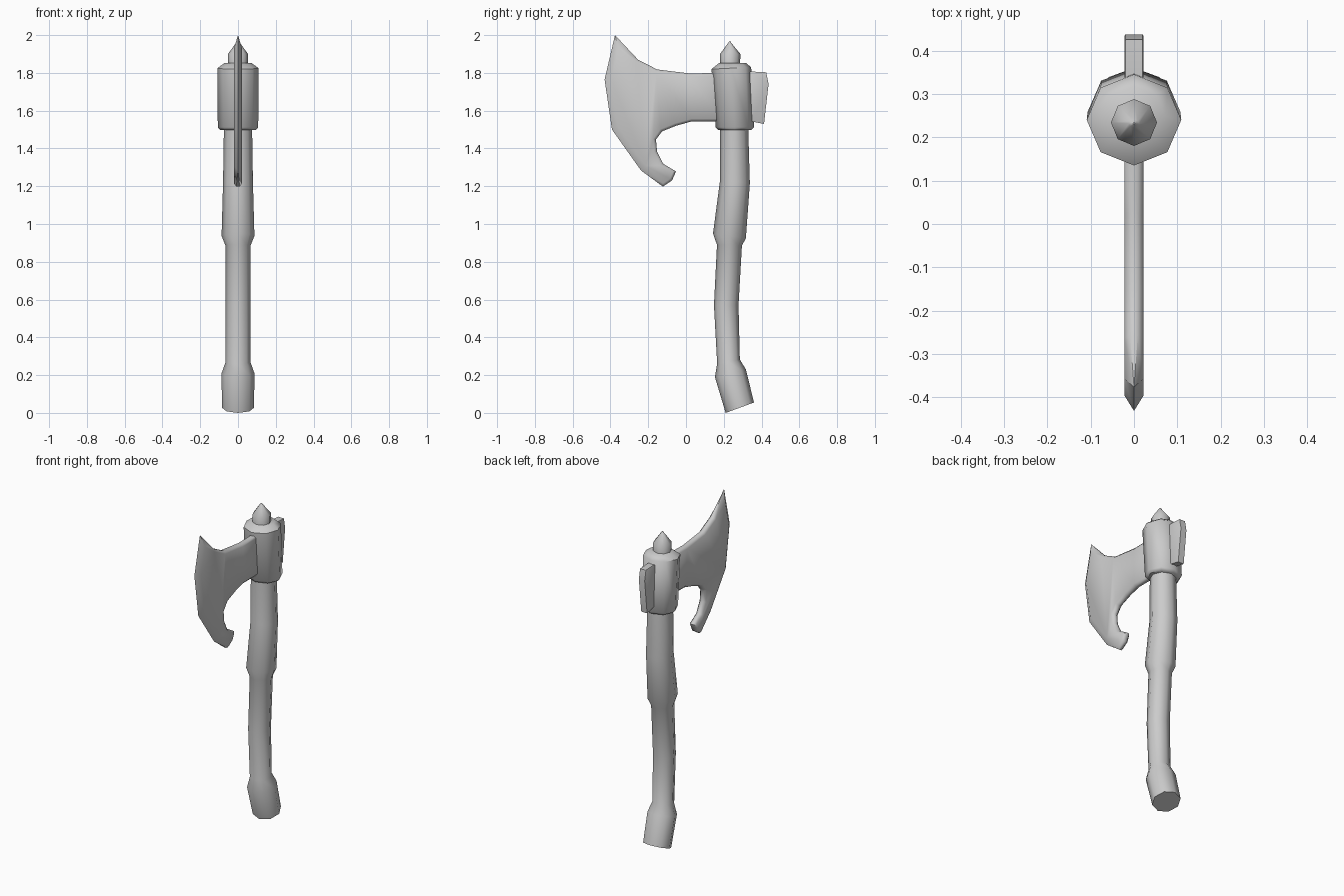
import bpy, bmesh, math
from mathutils import Vector

if "Cube" in bpy.data.objects:
    bpy.data.objects.remove(bpy.data.objects["Cube"])

SIDES = 8


def finish(name, bm, angle):
    bmesh.ops.remove_doubles(bm, verts=bm.verts, dist=0.0005)
    bmesh.ops.recalc_face_normals(bm, faces=bm.faces)
    mesh = bpy.data.meshes.new(name)
    bm.to_mesh(mesh)
    bm.free()
    obj = bpy.data.objects.new(name, mesh)
    bpy.context.collection.objects.link(obj)
    bpy.ops.object.select_all(action='DESELECT')
    obj.select_set(True)
    bpy.context.view_layer.objects.active = obj
    bpy.ops.object.shade_smooth_by_angle(angle=math.radians(angle))
    return obj


def loft(name, rings, angle=50):
    """Eight-sided tube; each ring = (y_front, z_front, y_back, z_back, half width in x)."""
    bm = bmesh.new()
    loops = []
    for y0, z0, y1, z1, w in rings:
        loop = []
        for i in range(SIDES):
            a = 2 * math.pi * i / SIDES
            t = 0.5 + 0.5 * math.cos(a)
            loop.append(bm.verts.new((w * math.sin(a), y0 + (y1 - y0) * t, z0 + (z1 - z0) * t)))
        loops.append(loop)
    for lo, hi in zip(loops, loops[1:]):
        for i in range(SIDES):
            j = (i + 1) % SIDES
            bm.faces.new((lo[i], lo[j], hi[j], hi[i]))
    bm.faces.new(loops[0][::-1])
    bm.faces.new(loops[-1])
    return finish(name, bm, angle)


def plate(name, outline, half, angle):
    """Flat plate in the yz plane; each point = (y, z, bevel inset, rim half thickness)."""
    pts = [Vector((p[0], p[1])) for p in outline]
    n = len(pts)
    area = sum(pts[i - 1].cross(pts[i]) for i in range(n))
    turn = 1 if area > 0 else -1
    bm = bmesh.new()
    rows = [[], [], [], []]
    for i, (y, z, inset, rim) in enumerate(outline):
        d0 = (pts[i] - pts[i - 1]).normalized()
        d1 = (pts[(i + 1) % n] - pts[i]).normalized()
        n0, n1 = (Vector((-d.y, d.x)) * turn for d in (d0, d1))
        miter = (n0 + n1) / max(1 + n0.dot(n1), 0.4)
        q = pts[i] + miter * inset
        for row, co in zip(rows, ((half, q.x, q.y), (rim, y, z), (-rim, y, z), (-half, q.x, q.y))):
            row.append(bm.verts.new(co))
    for a, b in zip(rows, rows[1:]):
        for i in range(n):
            j = (i + 1) % n
            bm.faces.new((a[i], a[j], b[j], b[i]))
    bm.faces.new(rows[0])
    bm.faces.new(rows[-1][::-1])
    return finish(name, bm, angle)


# Curved handle with a tilted, swollen butt
loft("handle", [
    (0.21, 0.0, 0.36, 0.055, 0.085),
    (0.153, 0.19, 0.317, 0.23, 0.087),
    (0.165, 0.26, 0.285, 0.283, 0.065),
    (0.148, 0.57, 0.278, 0.57, 0.066),
    (0.164, 0.89, 0.296, 0.885, 0.067),
    (0.143, 0.95, 0.317, 0.925, 0.087),
    (0.18, 1.23, 0.338, 1.215, 0.079),
    (0.18, 1.55, 0.328, 1.55, 0.074),
])

# Collar around the axe eye
loft("collar", [
    (0.172, 1.497, 0.345, 1.497, 0.095),
    (0.157, 1.512, 0.36, 1.512, 0.107),
    (0.135, 1.82, 0.345, 1.83, 0.109),
    (0.175, 1.852, 0.318, 1.852, 0.072),
])

# Pointed cap on top
loft("top_spike", [
    (0.182, 1.83, 0.286, 1.83, 0.053),
    (0.18, 1.9, 0.288, 1.9, 0.053),
    (0.222, 1.957, 0.241, 1.957, 0.012),
    (0.23, 1.968, 0.234, 1.968, 0.002),
])

# Bearded blade: sharp cutting edge, softly bevelled rim elsewhere
E, R = (0.035, 0.0), (0.014, 0.009)
plate("blade", [(*p, *k) for k, group in (
    (E, [(-0.376, 2.0)]),
    (R, [(-0.254, 1.87), (-0.153, 1.818), (0.02, 1.797), (0.2, 1.80),
         (0.2, 1.543), (0.03, 1.543), (-0.053, 1.52), (-0.127, 1.49),
         (-0.159, 1.447), (-0.153, 1.383), (-0.122, 1.32), (-0.053, 1.278),
         (-0.074, 1.23), (-0.122, 1.198)]),
    (E, [(-0.238, 1.283), (-0.392, 1.50), (-0.431, 1.765)]),
) for p in group], 0.022, 50)

# Flat poll behind the collar
plate("poll", [(y, z, 0.004, 0.02) for y, z in (
    (0.28, 1.80), (0.35, 1.807), (0.425, 1.803), (0.437, 1.74),
    (0.413, 1.53), (0.35, 1.542), (0.28, 1.545))], 0.022, 40)
